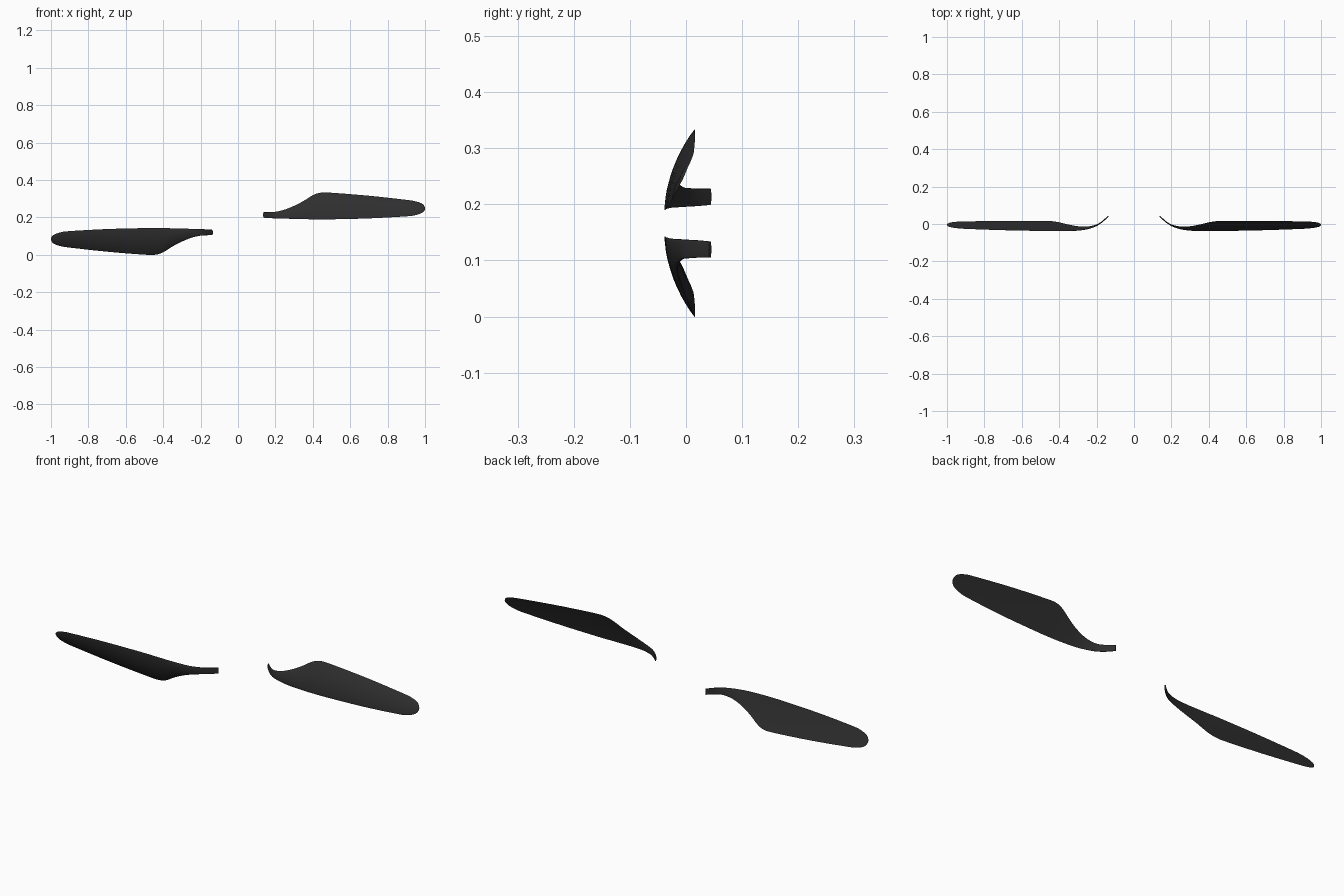
import bpy, bmesh, math
from mathutils import Vector

if "Cube" in bpy.data.objects:
    bpy.data.objects.remove(bpy.data.objects["Cube"])

# Stations along one blade: x, lower edge y z, upper edge y z, front bulge, back bulge
STATIONS = [
    (0.137, 0.043, 0.199, 0.043, 0.228, 0.003, -0.003),
    (0.158, 0.022, 0.197, 0.023, 0.228, 0.003, -0.003),
    (0.180, 0.004, 0.196, 0.006, 0.229, 0.003, -0.003),
    (0.205, -0.011, 0.195, -0.006, 0.231, 0.004, -0.003),
    (0.250, -0.026, 0.194, -0.014, 0.242, 0.006, -0.002),
    (0.300, -0.034, 0.192, -0.012, 0.262, 0.008, 0.0),
    (0.350, -0.037, 0.191, -0.003, 0.288, 0.010, 0.001),
    (0.400, -0.038, 0.190, 0.009, 0.319, 0.011, 0.002),
    (0.440, -0.038, 0.190, 0.015, 0.332, 0.012, 0.002),
    (0.500, -0.037, 0.190, 0.016, 0.332, 0.012, 0.002),
    (0.700, -0.033, 0.195, 0.016, 0.316, 0.010, 0.002),
    (0.900, -0.026, 0.206, 0.014, 0.294, 0.007, 0.001),
    (0.950, -0.022, 0.213, 0.012, 0.286, 0.006, 0.001),
    (0.980, -0.017, 0.223, 0.008, 0.276, 0.005, 0.0),
    (0.994, -0.012, 0.233, 0.003, 0.265, 0.003, 0.0),
    (1.000, -0.006, 0.244, -0.002, 0.253, 0.001, 0.0),
]
STEPS, N = 4, 14          # rings per station, points per side
HEIGHT = 0.333

black = bpy.data.materials.new("matte black")
black.diffuse_color = (0.028, 0.028, 0.028, 1)
black.use_nodes = True
black.node_tree.nodes["Principled BSDF"].inputs["Base Color"].default_value = black.diffuse_color


def catmull(i, t):
    p = [STATIONS[min(max(i + k, 0), len(STATIONS) - 1)] for k in (-1, 0, 1, 2)]
    return [0.5 * (2 * b + (c - a) * t + (2 * a - 5 * b + 4 * c - d) * t * t
                   + (3 * b - a - 3 * c + d) * t ** 3) for a, b, c, d in zip(*p)]


def blade(name, turned):
    rows = [catmull(i, k / STEPS) for i in range(len(STATIONS) - 1) for k in range(STEPS)]
    rows.append(list(STATIONS[-1]))
    bm = bmesh.new()
    rings = []
    for j, (x, yl, zl, yu, zu, front, back) in enumerate(rows):
        a, b = rows[max(j - 1, 0)], rows[min(j + 1, len(rows) - 1)]
        # tangent follows the bent root, levelling out along the blade
        tan = Vector((b[0] - a[0], (b[1] + b[3] - a[1] - a[3]) / 2, 0))
        if x > 0.95:
            tan = Vector((1, 0, 0))
        low, up = Vector((x, yl, zl)), Vector((x, yu, zu))
        n = tan.cross(up - low).normalized()      # points to the front (-y)
        # boxy strip at the root, thin cambered aerofoil further out
        power = 0.15 + 0.65 * min(max((x - 0.18) / 0.17, 0), 1)
        pts = []
        for side, bulge in ((0, front), (1, back)):
            for k in range(N):
                s = k / N if side == 0 else 1 - k / N
                t = (1 - math.cos(math.pi * s)) / 2
                h = max(math.sin(math.pi * t), 0) ** power
                pts.append(low.lerp(up, t) + n * bulge * h)
        if turned:   # half turn about the shaft axis
            pts = [Vector((-p.x, p.y, HEIGHT - p.z)) for p in pts]
        rings.append([bm.verts.new(p) for p in pts])
    for r, q in zip(rings, rings[1:]):
        for k in range(2 * N):
            m = (k + 1) % (2 * N)
            bm.faces.new((r[k], r[m], q[m], q[k]))
    bm.faces.new(rings[0])
    bm.faces.new(rings[-1])
    bmesh.ops.recalc_face_normals(bm, faces=bm.faces)
    me = bpy.data.meshes.new(name)
    bm.to_mesh(me)
    bm.free()
    me.materials.append(black)
    ob = bpy.data.objects.new(name, me)
    bpy.context.collection.objects.link(ob)
    bpy.ops.object.select_all(action='DESELECT')
    ob.select_set(True)
    bpy.context.view_layer.objects.active = ob
    bpy.ops.object.shade_smooth_by_angle(angle=math.radians(40))


# The two propeller blades
blade("right_blade", False)
blade("left_blade", True)
